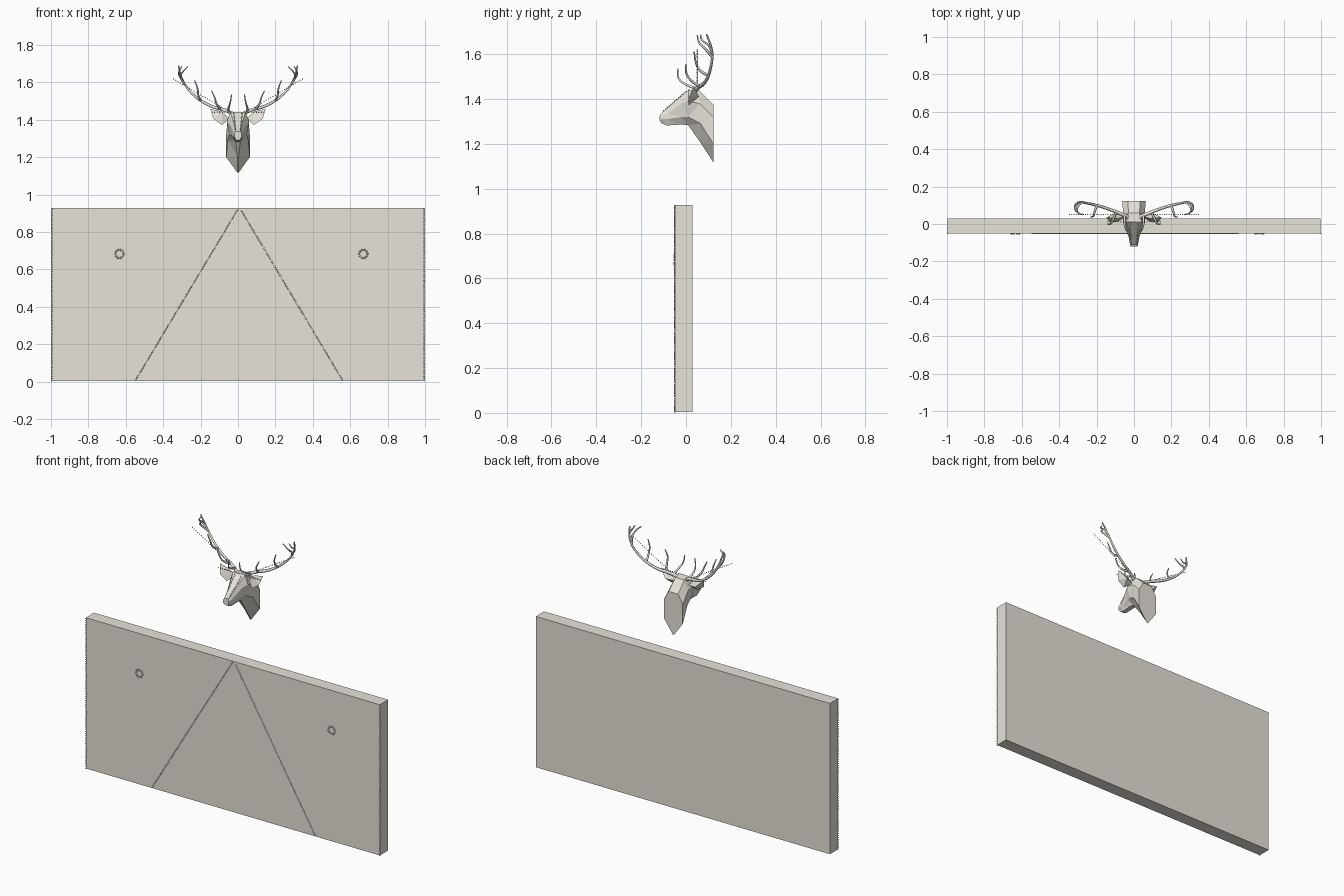
import bpy, bmesh, math
from mathutils import Vector, Matrix

if "Cube" in bpy.data.objects:
    bpy.data.objects.remove(bpy.data.objects["Cube"])

# Warm off-white finish shared by all parts
ivory = bpy.data.materials.new("ivory")
ivory.diffuse_color = (0.80, 0.77, 0.70, 1)
ivory.use_nodes = True
ivory.node_tree.nodes["Principled BSDF"].inputs["Base Color"].default_value = ivory.diffuse_color


def place(name, mesh):
    mesh.materials.clear()
    mesh.materials.append(ivory)
    ob = bpy.data.objects.new(name, mesh)
    bpy.context.collection.objects.link(ob)
    return ob


def finish(name, bm):
    bmesh.ops.recalc_face_normals(bm, faces=bm.faces[:])
    mesh = bpy.data.meshes.new(name)
    bm.to_mesh(mesh)
    bm.free()
    return place(name, mesh)


def beads(name, points, r):
    bm = bmesh.new()
    for p in points:
        bmesh.ops.create_icosphere(bm, subdivisions=1, radius=r, matrix=Matrix.Translation(p))
    return finish(name, bm)


def line(a, b, step):
    a, b = Vector(a), Vector(b)
    n = round((b - a).length / step)
    return [a.lerp(b, i / n) for i in range(n + 1)]


def tube(name, pts, r0, r1):
    # tapered branch through a few points, turned into a mesh
    cu = bpy.data.curves.new(name, 'CURVE')
    cu.dimensions = '3D'
    cu.bevel_depth = 1
    cu.bevel_resolution = 1
    cu.resolution_u = 3
    cu.use_fill_caps = True
    sp = cu.splines.new('BEZIER')
    sp.bezier_points.add(len(pts) - 1)
    for i, (bp, p) in enumerate(zip(sp.bezier_points, pts)):
        bp.co = p
        bp.handle_left_type = bp.handle_right_type = 'AUTO'
        bp.radius = r0 + (r1 - r0) * i / (len(pts) - 1)
    tmp = bpy.data.objects.new(name, cu)
    bpy.context.collection.objects.link(tmp)
    bpy.context.view_layer.update()
    dg = bpy.context.evaluated_depsgraph_get()
    mesh = bpy.data.meshes.new_from_object(tmp.evaluated_get(dg))
    bpy.data.objects.remove(tmp)
    place(name, mesh)


# Wall panel
bm = bmesh.new()
bmesh.ops.create_cube(bm, size=1, matrix=Matrix.Translation((0, -0.01, 0.466))
                      @ Matrix.Diagonal((1.994, 0.08, 0.924, 1)))
finish("panel", bm)

# Bead trims and knob rings on the panel front
F = -0.051
beads("edge_beads_left", line((-0.996, F, 0.004), (-0.996, F, 0.923), 0.012), 0.004)
beads("edge_beads_right", line((0.996, F, 0.004), (0.996, F, 0.923), 0.012), 0.004)
beads("diagonal_beads_left", line((-0.545, F, 0.012), (-0.003, F, 0.918), 0.012), 0.004)
beads("diagonal_beads_right", line((0.556, F, 0.012), (0.02, F, 0.91), 0.012), 0.004)
for name, x in (("ring_left", -0.634), ("ring_right", 0.67)):
    beads(name, [(x + 0.022 * math.cos(a), F, 0.683 + 0.022 * math.sin(a))
                 for a in (i * math.tau / 10 for i in range(10))], 0.006)

# Faceted head: half sections (half width, y, z) from neck to nose
sections = [
    [(.032, .122, 1.375), (.063, .122, 1.32), (.063, .122, 1.20), (.004, .122, 1.118)],
    [(.030, .060, 1.437), (.058, .062, 1.38), (.055, .065, 1.29), (.004, .065, 1.205)],
    [(.040, .012, 1.442), (.060, .010, 1.39), (.045, .010, 1.32), (.012, .010, 1.283)],
    [(.032, -.020, 1.415), (.045, -.020, 1.38), (.036, -.020, 1.32), (.015, -.020, 1.286)],
    [(.016, -.085, 1.358), (.026, -.080, 1.335), (.026, -.085, 1.31), (.014, -.085, 1.282)],
    [(.014, -.110, 1.337), (.020, -.119, 1.322), (.018, -.119, 1.308), (.010, -.108, 1.291)],
]
bm = bmesh.new()
rings = [[bm.verts.new(p) for p in s] + [bm.verts.new((-x, y, z)) for x, y, z in reversed(s)]
         for s in sections]
for a, b in zip(rings, rings[1:]):
    for i in range(8):
        j = (i + 1) % 8
        bm.faces.new((a[i], a[j], b[j], b[i]))
bm.faces.new(rings[0])
bm.faces.new(rings[-1])
bmesh.ops.triangulate(bm, faces=[f for f in bm.faces if len(f.verts) == 4])
finish("head", bm)

# Ears, antler beams and tines on both sides: (points, start radius, end radius)
ear = [(.045, .04, 1.405), (.147, .035, 1.457), (.132, .012, 1.405), (.086, .012, 1.372),
       (.085, .03, 1.445), (.10, .058, 1.41)]
branches = [
    ("beam", [(.028, .035, 1.43), (.06, .05, 1.448), (.15, .085, 1.475), (.245, .11, 1.54),
              (.298, .116, 1.615), (.318, .092, 1.688)], .011, .004),
    ("brow_tine", [(.05, .045, 1.447), (.05, .0, 1.465), (.042, -.032, 1.49), (.034, -.036, 1.535)], .007, .003),
    ("second_tine", [(.095, .06, 1.457), (.115, .02, 1.485), (.125, .0, 1.52), (.142, .0, 1.555)], .007, .003),
    ("third_tine", [(.20, .098, 1.505), (.212, .06, 1.53), (.217, .042, 1.57), (.232, .037, 1.61)], .007, .003),
    ("fork_tine", [(.285, .116, 1.59), (.305, .085, 1.625), (.30, .06, 1.65), (.268, .05, 1.683)], .007, .003),
    ("crown_tine", [(.295, .116, 1.61), (.315, .10, 1.64), (.312, .07, 1.665), (.300, .065, 1.685)], .006, .003),
]
for side, s in (("right", 1), ("left", -1)):
    bm = bmesh.new()
    bmesh.ops.convex_hull(bm, input=[bm.verts.new((s * x, y, z)) for x, y, z in ear])
    finish("ear_" + side, bm)
    for name, pts, r0, r1 in branches:
        tube(f"antler_{name}_{side}", [(s * x, y, z) for x, y, z in pts], r0, r1)
    # Bead strings along the antlers and the muzzle
    beads("antler_beads_" + side, line((s * .345, .05, 1.618), (s * .09, .05, 1.468), 0.014), 0.0035)
    beads("muzzle_beads_" + side, line((s * .014, -.10, 1.348), (s * .022, .0, 1.434), 0.011), 0.0035)

# Bead string across the brow
beads("brow_beads", line((-.14, .012, 1.44), (.14, .012, 1.44), 0.014), 0.0035)
